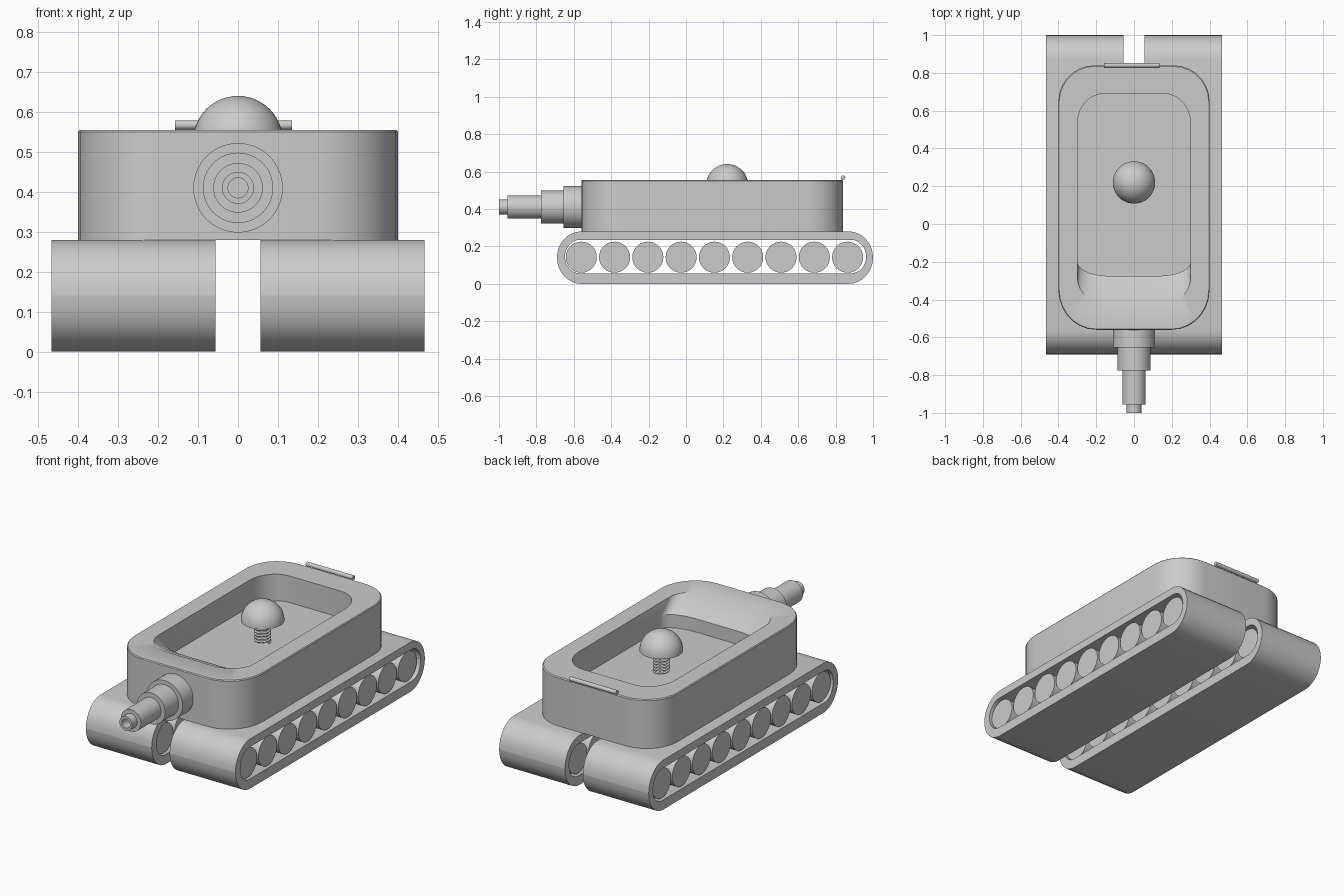
import bpy, bmesh, math
from math import sin, cos, pi
from mathutils import Vector

if "Cube" in bpy.data.objects:
    bpy.data.objects.remove(bpy.data.objects["Cube"])


def loft(name, rings, cyclic=False):
    """Skin a list of equal-length closed rings; cap the ends unless cyclic."""
    bm = bmesh.new()
    vs = [[bm.verts.new(p) for p in ring] for ring in rings]
    n = len(rings[0])
    pairs = list(zip(vs, vs[1:])) + ([(vs[-1], vs[0])] if cyclic else [])
    for a, b in pairs:
        for i in range(n):
            j = (i + 1) % n
            bm.faces.new((a[i], a[j], b[j], b[i]))
    if not cyclic:
        bm.faces.new(vs[0])
        bm.faces.new(vs[-1])
    bmesh.ops.recalc_face_normals(bm, faces=bm.faces[:])
    me = bpy.data.meshes.new(name)
    bm.to_mesh(me)
    bm.free()
    me.shade_smooth()
    me.set_sharp_from_angle(angle=math.radians(32))
    ob = bpy.data.objects.new(name, me)
    bpy.context.collection.objects.link(ob)
    return ob


def rounded(u0, u1, v0, v1, low, high, seg=7):
    """Rounded rectangle; low/high are (ru, rv) corner radii at the v0/v1 ends."""
    corners = [(u1, v1, -1, -1, high, 0), (u0, v1, 1, -1, high, 1),
               (u0, v0, 1, 1, low, 2), (u1, v0, -1, 1, low, 3)]
    pts = []
    for u, v, su, sv, (ru, rv), q in corners:
        for k in range(seg + 1):
            a = (q + k / seg) * pi / 2
            pts.append((u + su * ru + ru * cos(a), v + sv * rv + rv * sin(a)))
    return pts


def lathe(name, profile, centre, axis, n=40):
    """Revolve (radius, distance) pairs round an axis through centre."""
    c, d = Vector(centre), Vector(axis)
    e1 = d.orthogonal().normalized()
    e2 = d.cross(e1)
    rings = [[c + d * h + (e1 * cos(2 * pi * i / n) + e2 * sin(2 * pi * i / n)) * r
              for i in range(n)] for r, h in profile]
    return loft(name, rings)


# Hull: open tub with a sloped scoop at the front of the cavity
def at(outline, z):
    return [(x, y, z) for x, y in outline]


outer = rounded(-0.4, 0.4, -0.56, 0.84, (0.2, 0.21), (0.19, 0.19))
rim = rounded(-0.3, 0.3, -0.425, 0.69, (0.16, 0.14), (0.14, 0.16))
well = rounded(-0.3, 0.3, -0.275, 0.69, (0.17, 0.075), (0.14, 0.16))
loft("hull", [at(outer, 0.28), at(outer, 0.55),
              at([(x * 0.99, y * 0.994) for x, y in outer], 0.555),
              at(rim, 0.555), at(well, 0.48), at(well, 0.405)])

# Tracks and road wheels on both sides
belt_out = rounded(-0.69, 1.0, 0.0, 0.28, (0.13, 0.14), (0.13, 0.14), 8)
belt_in = rounded(-0.647, 0.963, 0.055, 0.235, (0.08, 0.09), (0.08, 0.09), 8)
for side, s in (("left", -1), ("right", 1)):
    xa, xb = 0.056 * s, 0.467 * s
    rings = [[(x, y, z) for y, z in o] for x, o in
             ((xa, belt_out), (xb, belt_out), (xb, belt_in), (xa, belt_in))]
    loft(f"{side}_track", rings, cyclic=True)
    for i in range(9):
        lathe(f"{side}_wheel_{i + 1}", [(0.083, 0.07), (0.083, 0.453)],
              (0, -0.56 + 0.178 * i, 0.142), (s, 0, 0), 32)

# Stepped barrel with a bored muzzle
lathe("barrel", [(0.112, -0.02), (0.112, 0.095), (0.088, 0.095), (0.088, 0.215),
                 (0.062, 0.215), (0.062, 0.395), (0.04, 0.395), (0.04, 0.44),
                 (0.025, 0.44), (0.025, 0.34)], (0, -0.56, 0.41), (0, -1, 0))

# Domed button on a coil spring
dome = [(0.112 * cos(a), 0.112 * sin(a)) for a in (pi / 2 * k / 12 for k in range(12))]
lathe("dome_button", dome + [(0.002, 0.112)], (0, 0.22, 0.528), (0, 0, 1))

turns, steps = 7, 16
count = turns * steps + 1
cu = bpy.data.curves.new("button_spring", 'CURVE')
cu.dimensions = '3D'
cu.bevel_depth = 0.006
cu.bevel_resolution = 2
cu.use_fill_caps = True
sp = cu.splines.new('POLY')
sp.points.add(count - 1)
for i, p in enumerate(sp.points):
    a = 2 * pi * i / steps
    p.co = (0.038 * cos(a), 0.22 + 0.038 * sin(a), 0.409 + 0.118 * i / (count - 1), 1)
bpy.context.collection.objects.link(bpy.data.objects.new("button_spring", cu))

# Rear bar
lathe("rear_bar", [(0.012, -0.158), (0.012, 0.135)], (0, 0.84, 0.567), (1, 0, 0), 16)
